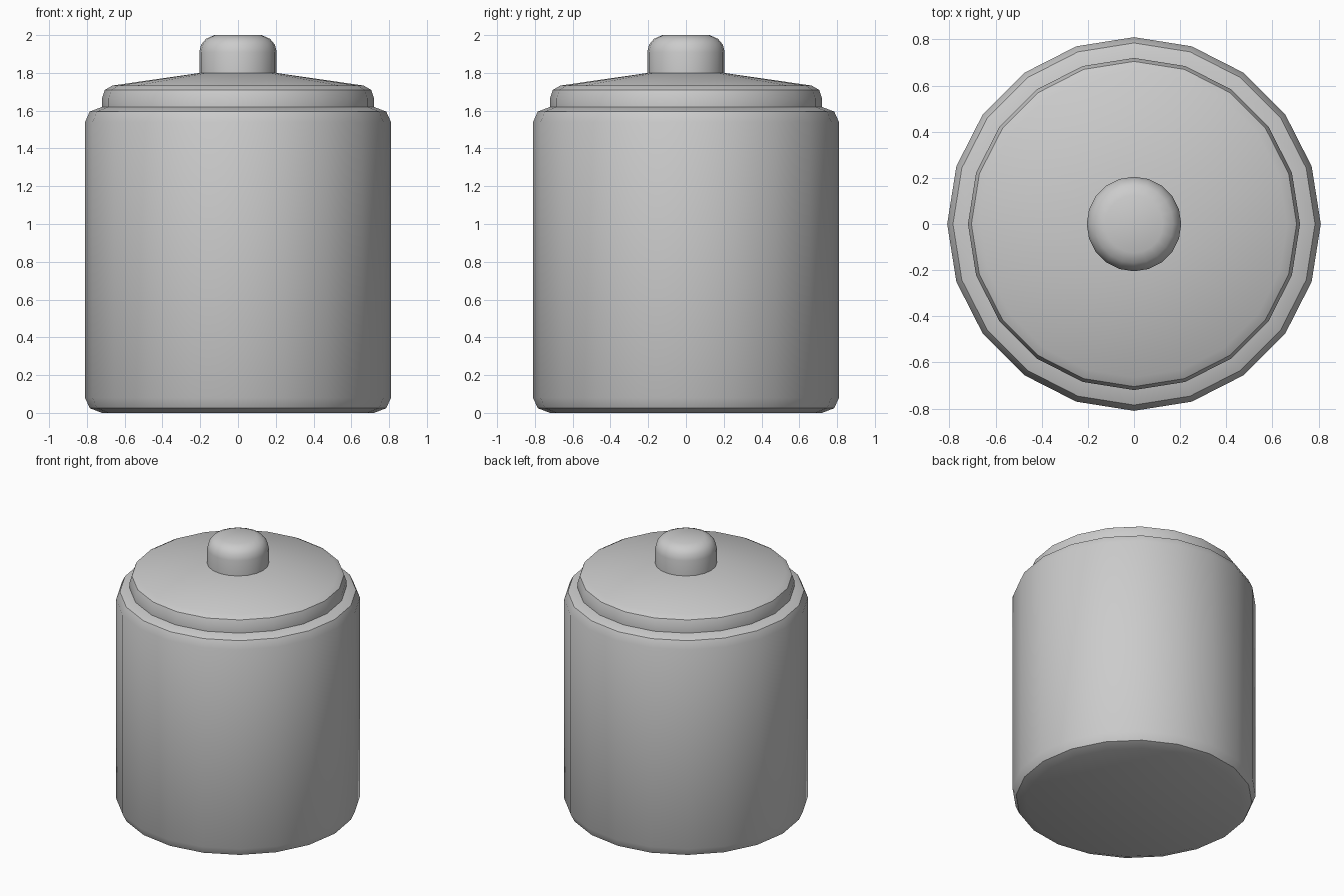
import bpy, bmesh, math

if "Cube" in bpy.data.objects:
    bpy.data.objects.remove(bpy.data.objects["Cube"])

SIDES = 20


def lathe(name, profile, angle=30):
    """Spin a closed (radius, z) profile, bottom to top, around the z axis."""
    bm = bmesh.new()
    rings = []
    for r, z in profile:
        rings.append([bm.verts.new((r * math.cos(2 * math.pi * i / SIDES),
                                    r * math.sin(2 * math.pi * i / SIDES), z))
                      for i in range(SIDES)])
    for low, high in zip(rings, rings[1:]):
        for i in range(SIDES):
            j = (i + 1) % SIDES
            bm.faces.new((low[i], low[j], high[j], high[i]))
    bm.faces.new(rings[0][::-1])
    bm.faces.new(rings[-1])
    mesh = bpy.data.meshes.new(name)
    bm.to_mesh(mesh)
    bm.free()
    obj = bpy.data.objects.new(name, mesh)
    bpy.context.collection.objects.link(obj)
    bpy.ops.object.select_all(action='DESELECT')
    obj.select_set(True)
    bpy.context.view_layer.objects.active = obj
    bpy.ops.object.shade_smooth_by_angle(angle=math.radians(angle))
    return obj


# Jar body with chamfered foot and shoulder
lathe("jar_body", [(0.72, 0), (0.785, 0.025), (0.81, 0.08),
                   (0.81, 1.54), (0.785, 1.595), (0.72, 1.62)])

# Lid: short rim, bevelled edge, shallow cone
lathe("lid", [(0.72, 1.62), (0.72, 1.665), (0.705, 1.71),
              (0.665, 1.733), (0.20, 1.80)])

# Rounded knob
lathe("knob", [(0.205, 1.79), (0.205, 1.91), (0.195, 1.95),
               (0.17, 1.98), (0.125, 2.0)], angle=40)
